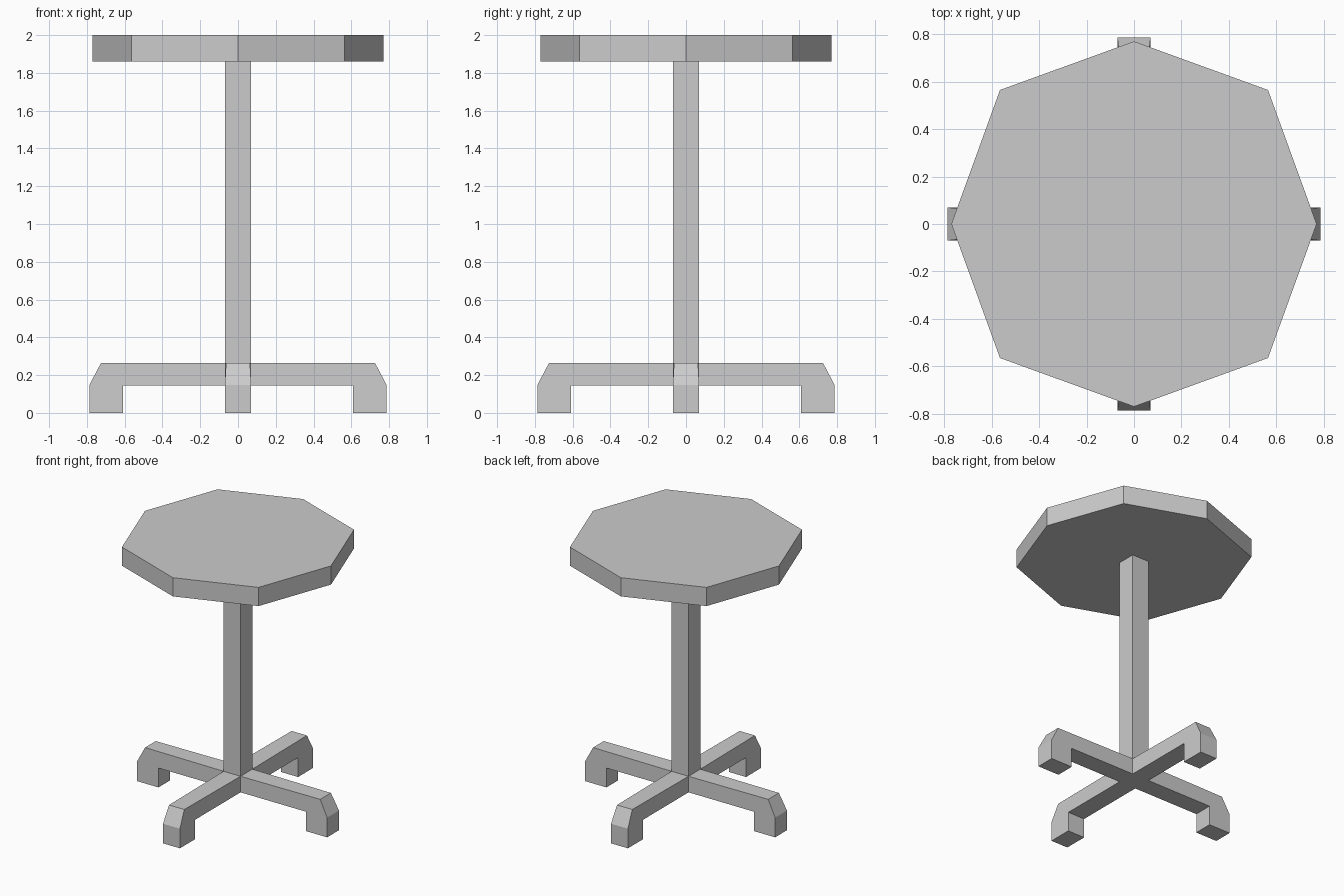
import bpy
import bmesh
from math import cos, sin, pi
from mathutils import Matrix, Vector

if "Cube" in bpy.data.objects:
    bpy.data.objects.remove(bpy.data.objects["Cube"])


def make_object(name, bm):
    bmesh.ops.recalc_face_normals(bm, faces=bm.faces)
    mesh = bpy.data.meshes.new(name)
    bm.to_mesh(mesh)
    bm.free()
    obj = bpy.data.objects.new(name, mesh)
    bpy.context.collection.objects.link(obj)
    return obj


def prism(name, outline, z0, z1):
    bm = bmesh.new()
    face = bm.faces.new([bm.verts.new((x, y, z0)) for x, y in outline])
    ext = bmesh.ops.extrude_face_region(bm, geom=[face], use_keep_orig=True)
    top = [v for v in ext["geom"] if isinstance(v, bmesh.types.BMVert)]
    bmesh.ops.translate(bm, verts=top, vec=Vector((0, 0, z1 - z0)))
    return make_object(name, bm)


# Eight-sided top, corners alternating between two radii
radii = (0.77, 0.799)
prism("table_top", [(radii[i % 2] * cos(i * pi / 4), radii[i % 2] * sin(i * pi / 4))
                    for i in range(8)], 1.86, 2.0)

# Square post
W = 0.07
prism("post", [(-W, -W), (W, -W), (W, W), (-W, W)], 0.145, 1.86)

# Leg side profile: (distance from centre, height, half width)
profile = [(W, 0.145, W), (0.61, 0.145, W), (0.61, 0, W), (0.787, 0, W),
           (0.787, 0.147, W), (0.725, 0.265, 0.063), (W, 0.265, W)]


def make_leg(name, angle):
    bm = bmesh.new()
    left, right = ([bm.verts.new((x, s * w, z)) for x, z, w in profile] for s in (-1, 1))
    bm.faces.new(left)
    bm.faces.new(right[::-1])
    n = len(profile)
    for i in range(n):
        j = (i + 1) % n
        bm.faces.new((left[i], right[i], right[j], left[j]))
    bm.transform(Matrix.Rotation(angle, 4, "Z"))
    return make_object(name, bm)


# Four legs around the post
for i, side in enumerate(("right", "back", "left", "front")):
    make_leg(side + "_leg", i * pi / 2)
